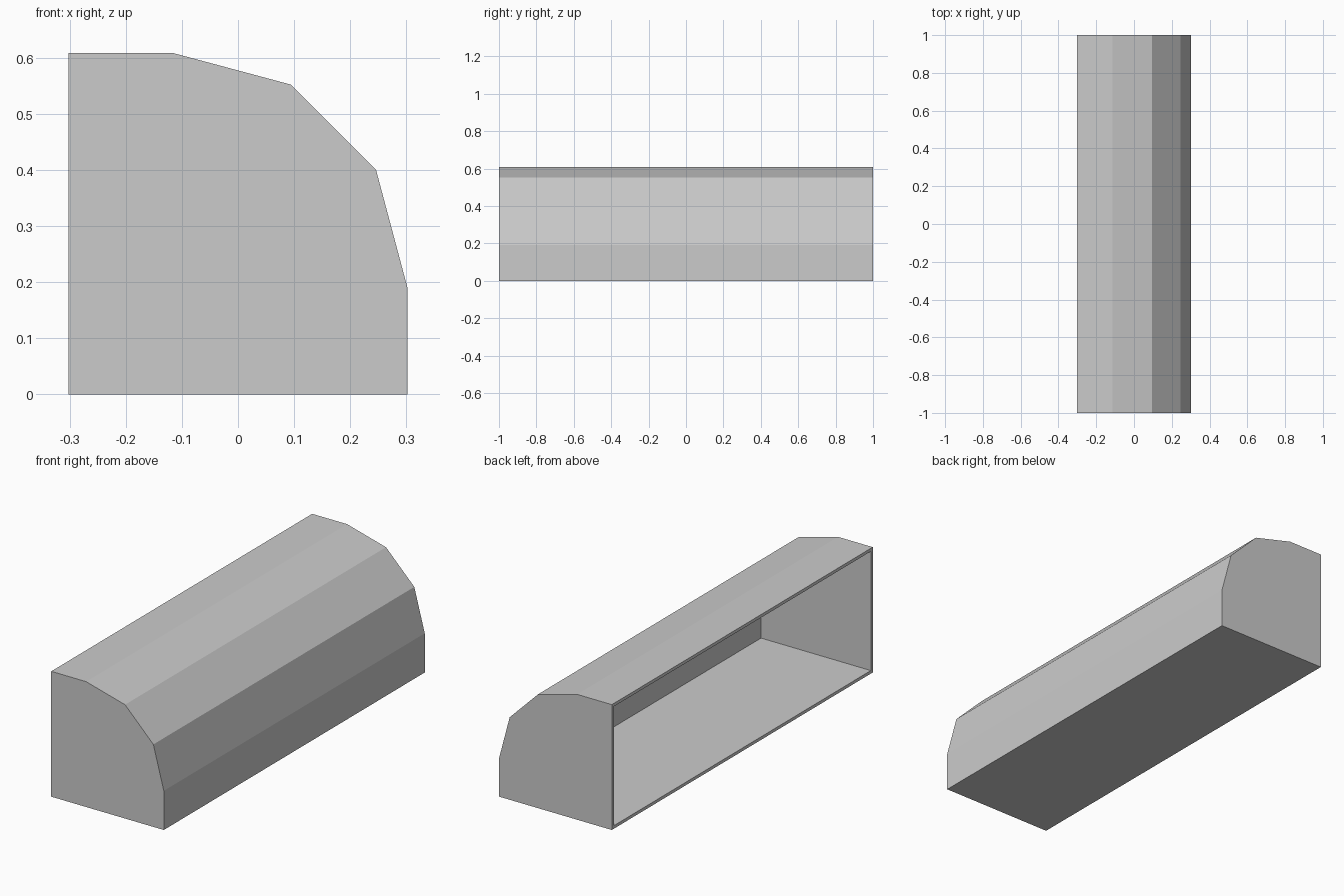
import bpy, bmesh
from mathutils import Vector

if "Cube" in bpy.data.objects:
    bpy.data.objects.remove(bpy.data.objects["Cube"])

WALL = 0.015
HALF_LEN = 1.0

# Cross-section (x, z), running from the open left side along the floor and over the top
profile = [Vector(p) for p in [(-0.302, 0), (0.302, 0), (0.302, 0.19), (0.246, 0.4),
                               (0.094, 0.552), (-0.115, 0.608), (-0.302, 0.608)]]


def inset(points, d):
    """Offset an open polyline to its left with mitred corners."""
    normals = []
    for a, b in zip(points, points[1:]):
        t = (b - a).normalized()
        normals.append(Vector((-t.y, t.x)))
    result = []
    for i, p in enumerate(points):
        n0 = normals[max(i - 1, 0)]
        n1 = normals[min(i, len(normals) - 1)]
        result.append(p + (n0 + n1) * d / (1 + n0.dot(n1)))
    return result


bm = bmesh.new()


def add_skin(points, half):
    """Strips along the profile plus two end caps, open on the left."""
    front, back = ([bm.verts.new((p.x, y, p.y)) for p in points] for y in (-half, half))
    for i in range(len(points) - 1):
        bm.faces.new((front[i], front[i + 1], back[i + 1], back[i]))
    bm.faces.new(front)
    bm.faces.new(back[::-1])
    return [front[0], front[-1], back[-1], back[0]]


# Outer and inner skins joined by a flat rim around the opening
outer = add_skin(profile, HALF_LEN)
inner = add_skin(inset(profile, WALL), HALF_LEN - WALL)
for i in range(4):
    j = (i + 1) % 4
    bm.faces.new((outer[i], outer[j], inner[j], inner[i]))
bmesh.ops.recalc_face_normals(bm, faces=bm.faces)

mesh = bpy.data.meshes.new("curved_housing")
bm.to_mesh(mesh)
bm.free()
bpy.context.collection.objects.link(bpy.data.objects.new("curved_housing", mesh))
